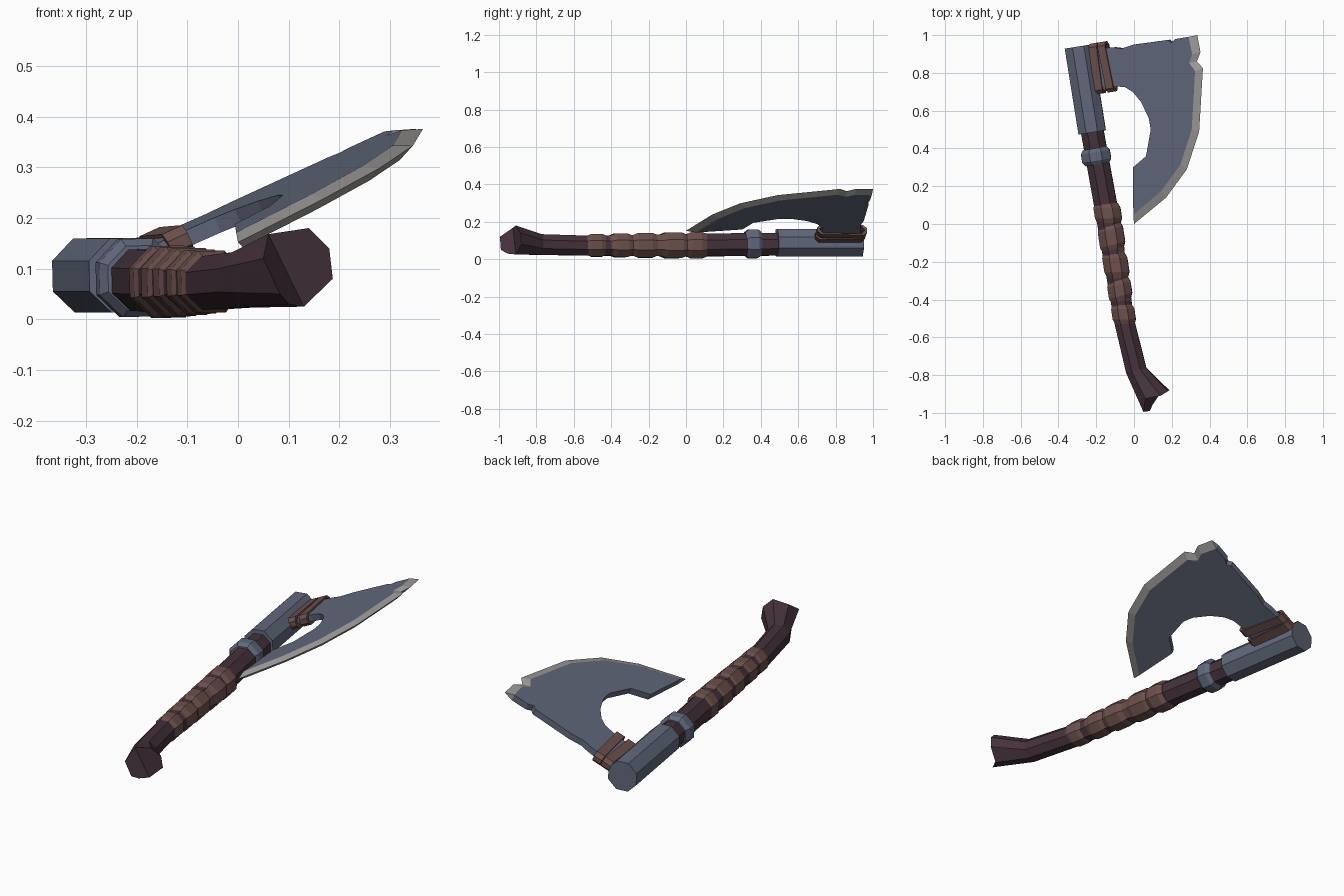
import bpy
from math import cos, sin, radians, tan, atan
from mathutils import Vector, Matrix

if "Cube" in bpy.data.objects:
    bpy.data.objects.remove(bpy.data.objects["Cube"])


def material(name, rgb):
    m = bpy.data.materials.new(name)
    m.diffuse_color = (*rgb, 1)
    m.use_nodes = True
    m.node_tree.nodes["Principled BSDF"].inputs["Base Color"].default_value = m.diffuse_color
    return m


STEEL = material("steel", (0.12, 0.14, 0.20))
EDGE = material("ground_edge", (0.34, 0.33, 0.32))
WOOD = material("dark_wood", (0.06, 0.032, 0.045))
LEATHER = material("leather", (0.15, 0.08, 0.072))


def make(name, verts, faces, mats, slots=None):
    me = bpy.data.meshes.new(name)
    me.from_pydata([tuple(v) for v in verts], [], faces)
    for m in mats:
        me.materials.append(m)
    if slots:
        for p, s in zip(me.polygons, slots):
            p.material_index = s
    ob = bpy.data.objects.new(name, me)
    bpy.context.collection.objects.link(ob)
    # consistent outward normals
    import bmesh
    bm = bmesh.new()
    bm.from_mesh(me)
    bmesh.ops.recalc_face_normals(bm, faces=bm.faces)
    bm.to_mesh(me)
    bm.free()
    return ob


def sweep(name, stations, mat, end_ring=None):
    """Octagonal tube; station = (x, y, z, apothem, tilt in degrees)."""
    pts = [Vector(s[:3]) for s in stations]
    verts = []
    for i, s in enumerate(stations):
        t = (pts[min(i + 1, len(pts) - 1)] - pts[max(i - 1, 0)]).normalized()
        side = Vector((-t.y, t.x, 0)).normalized()
        side = Matrix.Rotation(radians(s[4]), 3, 'Z') @ side
        r = s[3] / cos(radians(22.5))
        for k in range(8):
            a = radians(24 + 45 * k)
            verts.append(pts[i] + side * r * cos(a) + Vector((0, 0, r * sin(a))))
    if end_ring:
        verts += [Vector(p) for p in end_ring]
    n = len(verts) // 8
    faces = [(i * 8 + k, i * 8 + (k + 1) % 8, i * 8 + 8 + (k + 1) % 8, i * 8 + 8 + k)
             for i in range(n - 1) for k in range(8)]
    faces.append(tuple(range(8)))
    e = (n - 1) * 8
    if end_ring:  # folded butt: two facets meeting in a crease
        faces += [(e + 6, e + 7, e, e + 1, e + 2), (e + 2, e + 3, e + 4, e + 5, e + 6)]
    else:
        faces.append(tuple(range(e, e + 8)))
    return make(name, verts, faces, [mat])


def axis_x(y):
    return -0.222 - (y - 0.49) * 0.16


# Handle with flared, notched butt
butt = [(0.18, -0.885, 0.14), (0.14, -0.91, 0.18), (0.06, -0.925, 0.168), (0.05, -0.995, 0.12),
        (0.083, -0.99, 0.05), (0.10, -0.955, 0.03), (0.13, -0.91, 0.025), (0.187, -0.88, 0.08)]
sweep("handle", [(axis_x(0.55), 0.55, 0.080, 0.060, 0), (-0.15, 0.1, 0.076, 0.061, 0),
                 (-0.05, -0.52, 0.072, 0.053, 0), (0.012, -0.775, 0.078, 0.055, 0)], WOOD, butt)

# Head socket and collar ring
sweep("head_socket", [(axis_x(y), y, 0.087, r, 0) for y, r in
                      ((0.94, 0.073), (0.485, 0.073))], STEEL)
sweep("collar_ring", [(axis_x(y), y, 0.082, r, 0) for y, r in
                      ((0.40, 0.063), (0.38, 0.077), (0.335, 0.077), (0.315, 0.063))], STEEL)

# Grip wrapping: bulging bands with alternating slant
grip = []
bands = ((0.11, 0.005), (-0.005, -0.135), (-0.155, -0.28), (-0.295, -0.405), (-0.425, -0.53))
for i, (a, b) in enumerate(bands):
    big = 0.071 - 0.0025 * i
    tilt = 7 if i % 2 else -7
    for y, r in ((a, big - 0.010), (a - 0.025, big), (b + 0.025, big), (b, big - 0.010)):
        grip.append((-0.147 + (0.11 - y) * 0.156, y, 0.074, r, tilt))
sweep("grip_wrap", grip, LEATHER)

# Blade plane: contains the handle axis and is rolled about it
ROLL = atan(0.456)
U = Vector((-0.158, 0.987, 0))
W = Vector((0.987 * cos(ROLL), 0.158 * cos(ROLL), sin(ROLL)))
N = W.cross(U).normalized()
ORIGIN = Vector((-0.222, 0.49, 0.087))


def on_blade(x, y, n):
    p = 0.987 * x + 0.158 * y + 0.142
    return Vector((x, y, 0.087 + tan(ROLL) * p)) + N * n


# Blade: plate outline, then bevelled cutting edge
outer = [(0.335, 1.0), (0.352, 0.91), (0.333, 0.86), (0.365, 0.825), (0.345, 0.49),
         (0.28, 0.29), (0.17, 0.14), (0.0, 0.0)]
inner = [(0.295, 0.992), (0.315, 0.90), (0.298, 0.855), (0.33, 0.81), (0.312, 0.50),
         (0.252, 0.315), (0.15, 0.175), (0.003, 0.05)]
back = [(0.0, 0.30), (0.07, 0.36), (0.095, 0.50), (0.085, 0.56), (0.045, 0.645), (0.0, 0.70),
        (-0.04, 0.725), (-0.09, 0.73), (-0.22, 0.72), (-0.25, 0.93), (-0.10, 0.935),
        (-0.06, 0.93), (0.0, 0.95), (0.185, 0.975), (0.205, 0.96), (0.225, 0.98)]
H = 0.016
plate = inner + back
n, m = len(plate), len(inner)
verts = [on_blade(x, y, s) for s in (H, -H) for x, y in plate] + [on_blade(x, y, 0) for x, y in outer]
faces = [tuple(range(n)), tuple(range(n, 2 * n))]
faces += [(i, (i + 1) % n, n + (i + 1) % n, n + i) for i in range(m - 1, n)]
slots = [0] * len(faces)
for i in range(m - 1):
    o = 2 * n + i
    faces += [(i, i + 1, o + 1, o), (n + i, n + i + 1, o + 1, o)]
faces += [(0, 2 * n, n), (m - 1, 2 * n + m - 1, n + m - 1)]
slots += [1] * (len(faces) - len(slots))
make("blade", verts, faces, [STEEL, EDGE], slots)

# Leather lashings round the blade neck: hollow flattened loops
loop = [(0.135, 0.012), (0.115, 0.029), (-0.115, 0.029), (-0.135, 0.012),
        (-0.135, -0.012), (-0.115, -0.029), (0.115, -0.029), (0.135, -0.012)]


def lashing(name, w, v, width, slant):
    verts = []
    for scale, drop in ((1, 0), (0.9, 0.008)):
        for s in (-0.5, 0.5):
            for a, b in loop:
                nb = b - drop * (1 if b > 0 else -1)
                verts.append(ORIGIN + W * (w + s * width + slant * a) + U * (v + a * scale) + N * nb)
    faces = []
    for k in range(8):
        j = (k + 1) % 8
        faces += [(k, j, 8 + j, 8 + k), (16 + k, 16 + j, 24 + j, 24 + k),
                  (k, j, 16 + j, 16 + k), (8 + k, 8 + j, 24 + j, 24 + k)]
    make(name, verts, faces, [LEATHER])


lashing("lashing_inner", 0.090, 0.325, 0.046, 0.03)
lashing("lashing_outer", 0.148, 0.325, 0.044, -0.04)
